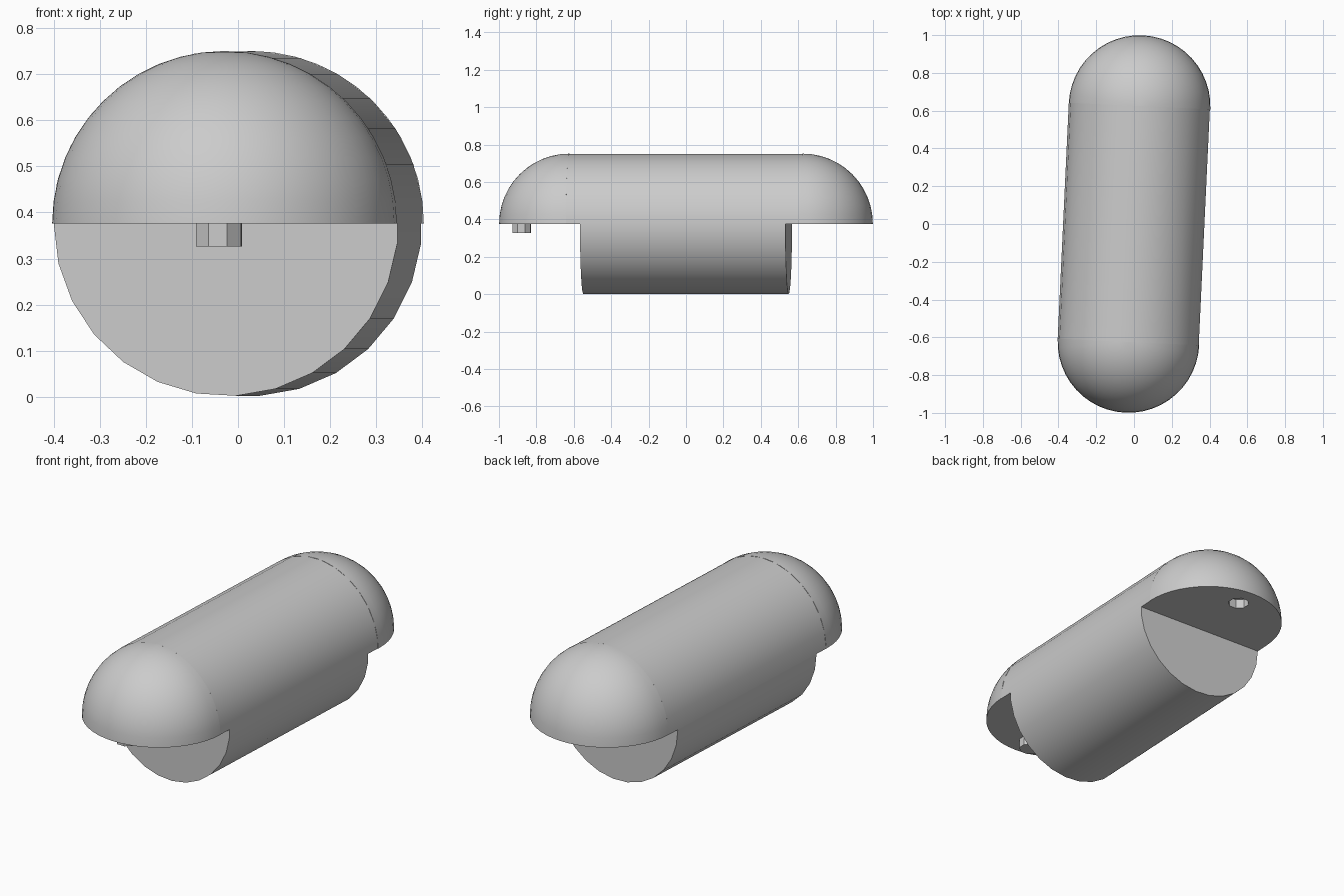
import bpy, bmesh, math
from mathutils import Vector, Matrix

if "Cube" in bpy.data.objects:
    bpy.data.objects.remove(bpy.data.objects["Cube"])

RADIUS = 0.375
AXIS_Z = 0.376          # height of the flat underside
HALF_TOP = 0.625        # half length of the straight upper shell
HALF_BODY = 0.55        # half length of the lower body
PIN_Y = 0.88            # distance of peg and socket from the middle
TILT = -0.047           # slight turn about z

grey = bpy.data.materials.new("light_grey")
grey.use_nodes = True
colour = (0.6, 0.6, 0.6, 1)
grey.diffuse_color = colour
grey.node_tree.nodes["Principled BSDF"].inputs["Base Color"].default_value = colour


def finish(name, bm):
    """Turn a bmesh into a smooth shaded object with sharp corners kept."""
    bmesh.ops.recalc_face_normals(bm, faces=bm.faces)
    mesh = bpy.data.meshes.new(name)
    bm.to_mesh(mesh)
    bm.free()
    mesh.materials.append(grey)
    mesh.shade_smooth()
    mesh.set_sharp_from_angle(angle=math.radians(30))
    obj = bpy.data.objects.new(name, mesh)
    bpy.context.collection.objects.link(obj)
    obj.rotation_euler.z = TILT
    return obj


def prism(sides, radius, start, travel, u, v, phase=0.0):
    """Regular prism: polygon in the u, v plane, extruded along travel."""
    bm = bmesh.new()
    ring = []
    for i in range(sides):
        a = phase + math.tau * i / sides
        ring.append(bm.verts.new(start + radius * (math.cos(a) * u + math.sin(a) * v)))
    base = bm.faces.new(ring)
    out = bmesh.ops.extrude_face_region(bm, geom=[base], use_keep_orig=True)
    moved = [g for g in out["geom"] if isinstance(g, bmesh.types.BMVert)]
    bmesh.ops.translate(bm, vec=travel, verts=moved)
    return bm


def cut(bm, point, normal):
    """Remove everything on the normal's side and close the opening."""
    geom = bm.verts[:] + bm.edges[:] + bm.faces[:]
    bmesh.ops.bisect_plane(bm, geom=geom, dist=1e-5, plane_co=point,
                           plane_no=normal, clear_outer=True)
    bmesh.ops.holes_fill(bm, edges=bm.edges[:], sides=0)


X, Y, Z = Vector((1, 0, 0)), Vector((0, 1, 0)), Vector((0, 0, 1))
centre = AXIS_Z * Z

# Half cylinders: long upper shell and shorter lower body
for name, half, side in (("upper_shell", HALF_TOP, -1), ("lower_body", HALF_BODY, 1)):
    bm = prism(27, RADIUS, centre - half * Y, 2 * half * Y, -X, Z)
    cut(bm, centre, side * Z)
    finish(name, bm)

# Quarter-sphere end domes
domes = {}
for name, side in (("front_dome", -1), ("back_dome", 1)):
    bm = bmesh.new()
    middle = centre + side * HALF_TOP * Y
    bmesh.ops.create_uvsphere(bm, u_segments=48, v_segments=24, radius=RADIUS,
                              matrix=Matrix.Translation(middle))
    cut(bm, middle, -Z)
    cut(bm, middle, -side * Y)
    domes[name] = finish(name, bm)


def pin(name, y, z, height):
    bm = prism(8, 0.053, Vector((0, y, z)), height * Z, X, Y, math.pi / 8)
    return finish(name, bm)


# Peg under the front dome
pin("front_peg", -PIN_Y, AXIS_Z - 0.05, 0.06)

# Matching socket under the back dome
cutter = pin("socket_cutter", PIN_Y, AXIS_Z - 0.05, 0.1)
cutter.hide_render = True
back = domes["back_dome"]
mod = back.modifiers.new("socket", "BOOLEAN")
mod.operation = "DIFFERENCE"
mod.solver = "EXACT"
mod.object = cutter
bpy.context.view_layer.objects.active = back
bpy.ops.object.modifier_apply(modifier=mod.name)
bpy.data.objects.remove(cutter)
back.data.set_sharp_from_angle(angle=math.radians(30))
